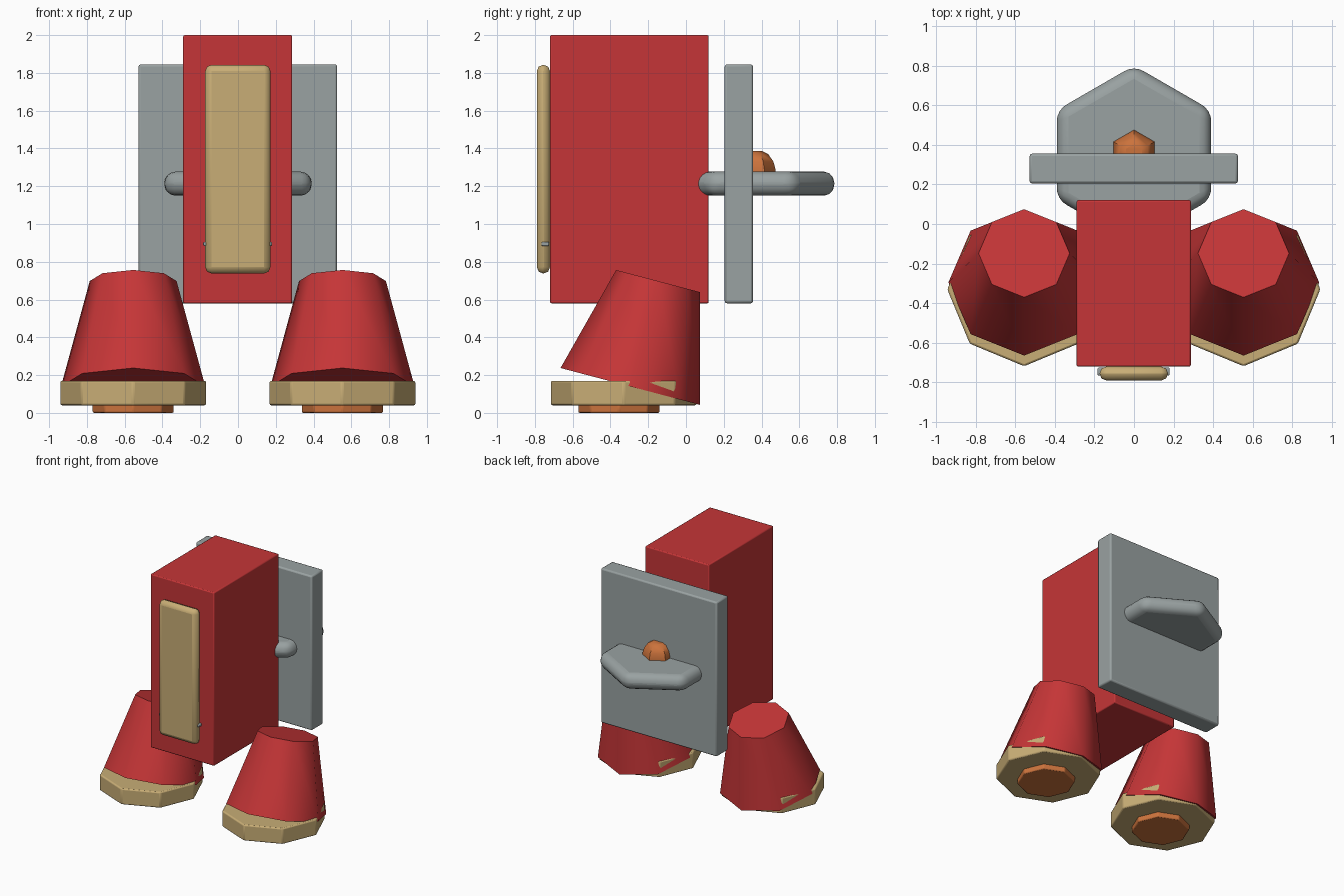
import bpy, bmesh, math
from mathutils import Matrix, Vector

if "Cube" in bpy.data.objects:
    bpy.data.objects.remove(bpy.data.objects["Cube"])


def material(name, rgb):
    m = bpy.data.materials.new(name)
    m.diffuse_color = (*rgb, 1)
    m.use_nodes = True
    m.node_tree.nodes["Principled BSDF"].inputs["Base Color"].default_value = m.diffuse_color
    return m


RED = material("red", (0.56, 0.036, 0.038))
TAN = material("tan", (0.58, 0.42, 0.18))
GREY = material("grey", (0.32, 0.36, 0.36))
ORANGE = material("orange", (0.60, 0.17, 0.045))


def finish(name, bm, mat, bevel=0, segments=2, angle=30):
    bmesh.ops.recalc_face_normals(bm, faces=bm.faces)
    mesh = bpy.data.meshes.new(name)
    bm.to_mesh(mesh)
    bm.free()
    mesh.materials.append(mat)
    ob = bpy.data.objects.new(name, mesh)
    bpy.context.collection.objects.link(ob)
    if bevel:
        mod = ob.modifiers.new("bevel", 'BEVEL')
        mod.width, mod.segments = bevel, segments
    bpy.ops.object.select_all(action='DESELECT')
    ob.select_set(True)
    bpy.context.view_layer.objects.active = ob
    bpy.ops.object.shade_smooth_by_angle(angle=math.radians(angle))
    return ob


def box(name, lo, hi, mat, bevel=0, segments=2):
    lo, hi = Vector(lo), Vector(hi)
    bm = bmesh.new()
    bmesh.ops.create_cube(bm, size=1, matrix=Matrix.Translation((lo + hi) / 2)
                          @ Matrix.Diagonal((*(hi - lo), 1)))
    return finish(name, bm, mat, bevel, segments)


def prism(name, sides, profile, mat, place, bevel=0, segments=2, angle=30):
    """Stack of regular polygons from (radius, height) pairs, a corner facing +y."""
    bm = bmesh.new()
    rings = [[bm.verts.new(place @ Vector((r * math.sin(math.tau * i / sides),
                                           r * math.cos(math.tau * i / sides), z)))
              for i in range(sides)] for r, z in profile]
    for a, b in zip(rings, rings[1:]):
        for i in range(sides):
            j = (i + 1) % sides
            bm.faces.new((a[i], a[j], b[j], b[i]))
    bm.faces.new(rings[0])
    bm.faces.new(rings[-1])
    return finish(name, bm, mat, bevel, segments, angle)


# Body, front panel with its thin cross pin, and back plate
box("body", (-0.29, -0.72, 0.58), (0.287, 0.12, 2.0), RED, 0.008)
box("front_panel", (-0.174, -0.79, 0.738), (0.172, -0.72, 1.843), TAN, 0.034)
box("panel_pin", (-0.184, -0.765, 0.884), (0.18, -0.725, 0.906), GREY, 0.006)
box("back_plate", (-0.527, 0.205, 0.58), (0.525, 0.355, 1.845), GREY, 0.012)

# Rounded hexagonal disc through the back plate, with a small knob on top
prism("hex_disc", 6, [(0.45, 1.15), (0.45, 1.277)], GREY,
      Matrix.Translation((0, 0.35, 0)), 0.058, 4)
prism("knob", 6, [(0.12, 1.2), (0.12, 1.285), (0.108, 1.33), (0.08, 1.37), (0.048, 1.386)],
      ORANGE, Matrix.Translation((0, 0.355, 0)))

# Tilted legs, each on a flat eight-sided foot and a small pad
for side, x in (("left", -0.555), ("right", 0.553)):
    tilt = Matrix.Translation((x, -0.295, 0.14)) @ Matrix.Rotation(math.radians(-14.8), 4, 'X')
    prism(side + "_leg", 8, [(0.382, 0), (0.23, 0.577)], RED, tilt, angle=50)
    prism(side + "_foot", 8, [(0.388, 0.04), (0.388, 0.17)], TAN,
          Matrix.Translation((x, -0.33, 0)), 0.01)
    prism(side + "_foot_pad", 8, [(0.216, 0), (0.216, 0.06)], ORANGE,
          Matrix.Translation((x, -0.355, 0)), 0.008)
